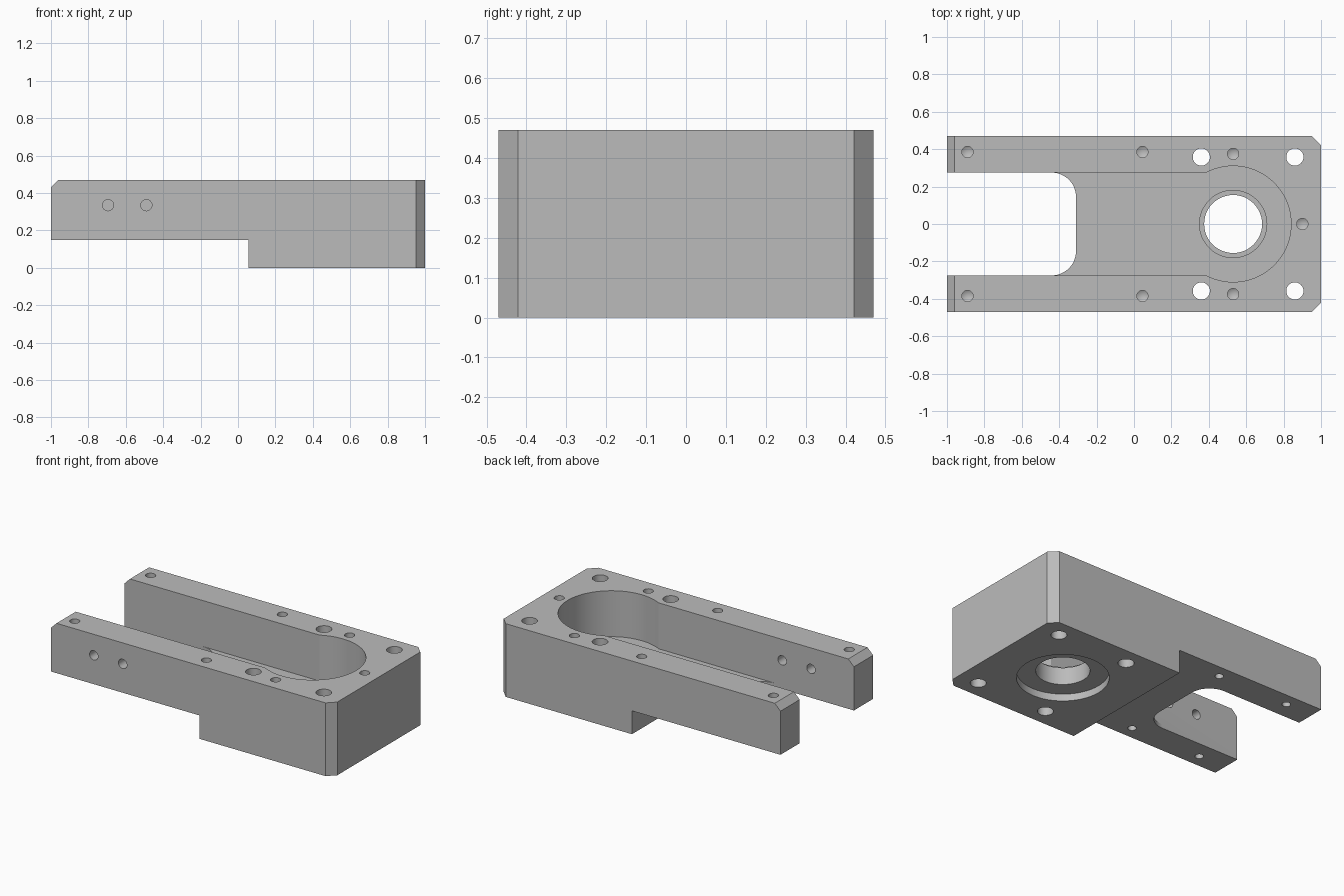
import bpy, bmesh, math
from mathutils import Matrix

cube = bpy.data.objects.get("Cube")
if cube:
    bpy.data.objects.remove(cube, do_unlink=True)

grey = bpy.data.materials.new("machined grey")
grey.use_nodes = True
grey.diffuse_color = (0.5, 0.5, 0.5, 1)
grey.node_tree.nodes["Principled BSDF"].inputs["Base Color"].default_value = (0.5, 0.5, 0.5, 1)

HALF_W, TOP, ARM_Z, FLOOR = 0.47, 0.47, 0.15, 0.175
SLOT, BORE_X, POCKET_R = 0.275, 0.53, 0.31


def make_object(name, bm):
    bmesh.ops.recalc_face_normals(bm, faces=bm.faces)
    mesh = bpy.data.meshes.new(name)
    bm.to_mesh(mesh)
    bm.free()
    mesh.materials.append(grey)
    obj = bpy.data.objects.new(name, mesh)
    bpy.context.collection.objects.link(obj)
    return obj


def prism(points, move):
    """Extrude a closed 3D outline along a vector."""
    bm = bmesh.new()
    face = bm.faces.new([bm.verts.new(p) for p in points])
    new = bmesh.ops.extrude_face_region(bm, geom=[face])["geom"]
    bmesh.ops.translate(bm, vec=move, verts=[v for v in new if isinstance(v, bmesh.types.BMVert)])
    return bm


def arc(cx, cy, r, start, end, steps):
    angles = [math.radians(start + (end - start) * i / steps) for i in range(steps + 1)]
    return [(cx + r * math.cos(a), cy + r * math.sin(a)) for a in angles]


cutters = []


def cut(bm):
    obj = make_object("cutter", bm)
    obj.hide_render = True
    cutters.append(obj)
    mod = body.modifiers.new("cut", "BOOLEAN")
    mod.operation, mod.solver, mod.object = "DIFFERENCE", "EXACT", obj


def cut_outline(outline, z0, z1):
    cut(prism([(x, y, z0) for x, y in outline], (0, 0, z1 - z0)))


def drill(x, y, r, z0, z1, sides=32):
    cut_outline(arc(x, y, r, 0, 360 - 360 / sides, sides - 1), z0, z1)


def drill_blind(x, y, r, surface, depth, direction):
    """Blind hole with a conical tip; direction is +1 going up, -1 going down."""
    bm = bmesh.new()
    start = surface - direction * 0.05
    length = depth + 0.05
    bmesh.ops.create_cone(bm, cap_ends=True, segments=24, radius1=r, radius2=r, depth=length,
                          matrix=Matrix.Translation((x, y, start + direction * length / 2)))
    tip = max(bm.faces, key=lambda f: direction * f.calc_center_median().z)
    cone = bmesh.ops.poke(bm, faces=[tip])
    cone["verts"][0].co.z += direction * r * 0.6
    cut(bm)


# Body: stepped side profile with chamfered arm tips
profile = [(-1, ARM_Z), (0.055, ARM_Z), (0.055, 0), (1, 0), (1, TOP), (-0.96, TOP), (-1, 0.43)]
bm = prism([(x, -HALF_W, z) for x, z in profile], (0, 2 * HALF_W, 0))
corners = [e for e in bm.edges if all(v.co.x > 0.99 for v in e.verts)
           and abs(e.verts[0].co.z - e.verts[1].co.z) > 0.1]
bmesh.ops.bevel(bm, geom=corners, offset=0.049, segments=1, affect="EDGES")
body = make_object("fork_block", bm)

# Keyhole pocket from the arm tips to the round end
half_angle = math.degrees(math.asin(SLOT / POCKET_R))
keyhole = [(-1.1, -SLOT)] + arc(BORE_X, 0, POCKET_R, half_angle - 180, 180 - half_angle, 64) + [(-1.1, SLOT)]
cut_outline(keyhole, FLOOR, 0.6)

# Open slot between the arms, with rounded inner corners
slot = ([(-1.1, -SLOT)] + arc(-0.44, -SLOT + 0.13, 0.13, -90, 0, 12)
        + arc(-0.44, SLOT - 0.13, 0.13, 0, 90, 12) + [(-1.1, SLOT)])
cut_outline(slot, -0.1, 0.3)

# Bore with a shallow seat above and a wide recess below
drill(BORE_X, 0, 0.155, -0.1, 0.3, 48)
drill(BORE_X, 0, 0.18, FLOOR - 0.02, 0.3, 48)
drill(BORE_X, 0, 0.265, -0.1, 0.045, 64)

for side in (-1, 1):
    # Bolt holes through the block
    for x in (0.36, 0.86):
        drill(x, side * 0.358, 0.046, -0.1, 0.6)
    # Tapped holes from the top
    for x, y in ((-0.89, 0.385), (0.045, 0.385), (BORE_X, 0.375)):
        drill_blind(x, side * y, 0.03, TOP, 0.12, -1)
    # Tapped holes from under the arms
    for x in (-0.81, -0.31):
        drill_blind(x, side * 0.387, 0.025, ARM_Z, 0.1, 1)
drill_blind(0.9, 0, 0.03, TOP, 0.12, -1)

# Cross holes through the front arm
for x in (-0.695, -0.49):
    ring = arc(x, 0.335, 0.03, 0, 345, 23)
    cut(prism([(px, -0.6, pz) for px, pz in ring], (0, 0.5, 0)))

# Apply the cuts and remove the cutters
graph = bpy.context.evaluated_depsgraph_get()
result = bpy.data.meshes.new_from_object(body.evaluated_get(graph))
body.modifiers.clear()
body.data = result
for obj in cutters:
    bpy.data.objects.remove(obj, do_unlink=True)
result.materials.clear()
result.materials.append(grey)
for poly in result.polygons:
    poly.material_index = 0

bpy.ops.object.select_all(action="DESELECT")
body.select_set(True)
bpy.context.view_layer.objects.active = body
bpy.ops.object.shade_smooth_by_angle(angle=math.radians(25))
